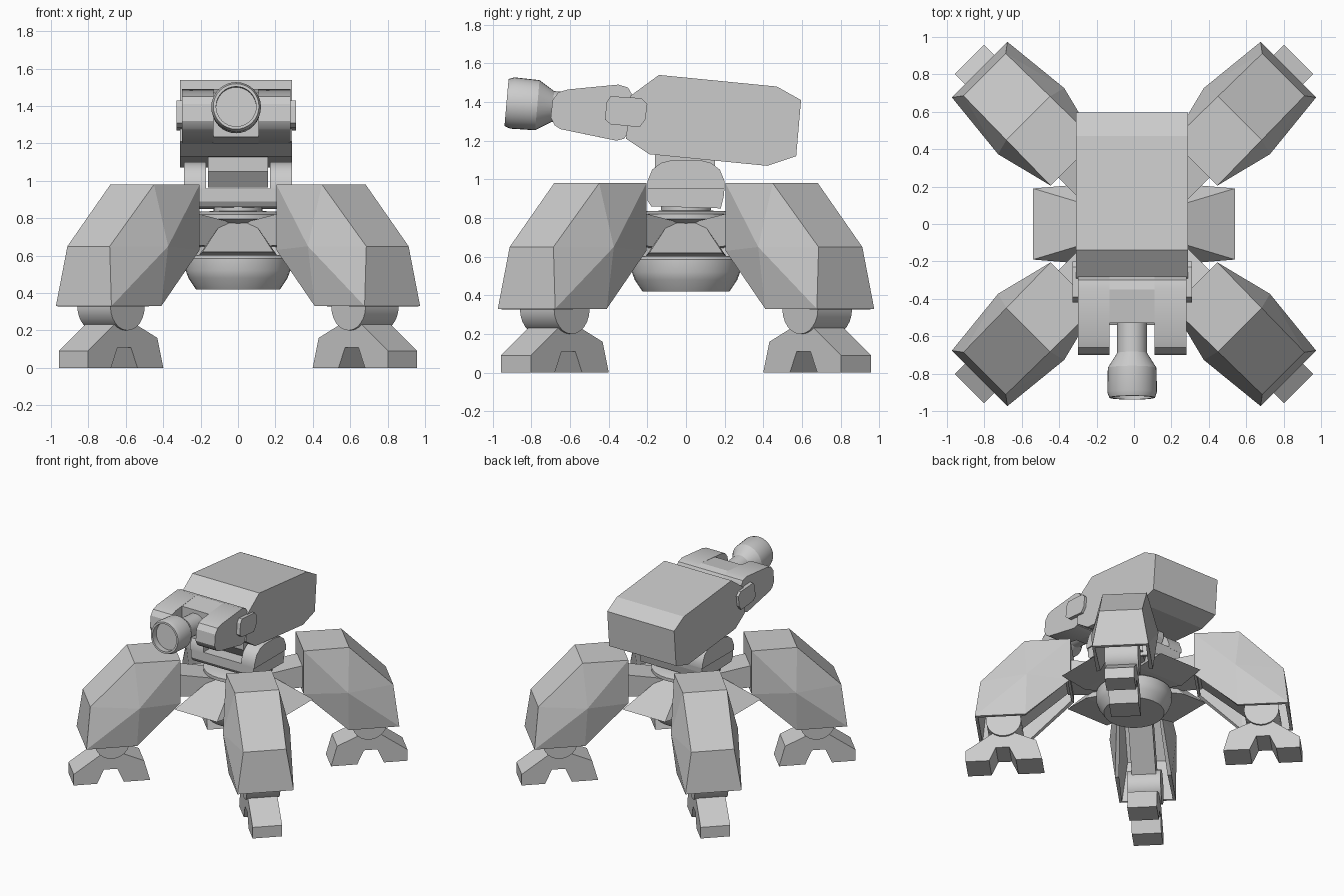
import bpy, bmesh, math
from mathutils import Matrix, Vector

cube = bpy.data.objects.get("Cube")
if cube:
    bpy.data.objects.remove(cube)

grey = bpy.data.materials.new("plain grey")
grey.use_nodes = True
grey.diffuse_color = (0.6, 0.6, 0.6, 1)
grey.node_tree.nodes["Principled BSDF"].inputs["Base Color"].default_value = (0.6, 0.6, 0.6, 1)


def finish(name, bm, matrix=None, smooth=False):
    bmesh.ops.recalc_face_normals(bm, faces=bm.faces)
    mesh = bpy.data.meshes.new(name)
    bm.to_mesh(mesh)
    bm.free()
    mesh.materials.append(grey)
    if smooth:
        mesh.shade_smooth()
        mesh.set_sharp_from_angle(angle=math.radians(30))
    obj = bpy.data.objects.new(name, mesh)
    bpy.context.collection.objects.link(obj)
    if matrix:
        obj.matrix_world = matrix
    return obj


def prism(name, profile, x0, x1, matrix=None, smooth=False):
    """Extrude a (y, z) outline from x0 to x1."""
    bm = bmesh.new()
    a, b = ([bm.verts.new((x, y, z)) for y, z in profile] for x in (x0, x1))
    bm.faces.new(a)
    bm.faces.new(b)
    for i in range(len(a)):
        j = (i + 1) % len(a)
        bm.faces.new((a[i], a[j], b[j], b[i]))
    return finish(name, bm, matrix, smooth)


def lathe(name, profile, matrix=None, n=32):
    """Revolve a (radius, height) outline round z and cap the ends."""
    bm = bmesh.new()
    rings = [[bm.verts.new((r * math.cos(k * math.tau / n), r * math.sin(k * math.tau / n), z))
              for k in range(n)] for r, z in profile]
    for a, b in zip(rings, rings[1:]):
        for k in range(n):
            m = (k + 1) % n
            bm.faces.new((a[k], a[m], b[m], b[k]))
    bm.faces.new(rings[0])
    bm.faces.new(rings[-1])
    return finish(name, bm, matrix, True)


def hull(name, half, matrix=None):
    """Convex solid from points mirrored in x."""
    bm = bmesh.new()
    for x, y, z in half:
        bm.verts.new((x, y, z))
        bm.verts.new((-x, y, z))
    bmesh.ops.convex_hull(bm, input=bm.verts)
    bmesh.ops.dissolve_limit(bm, angle_limit=0.01, verts=bm.verts, edges=bm.edges)
    return finish(name, bm, matrix)


def leg_shell(name, matrix):
    """Armoured leg with bulging sides, open underneath."""
    rim = [(.17, .46, .98), (.165, .80, .98), (.16, 1.13, .65),
           (.21, 1.167, .33), (.21, .79, .33), (.17, .46, .63)]
    bm = bmesh.new()
    sides = []
    for s in (-1, 1):
        loop = [bm.verts.new((s * x, y, z)) for x, y, z in rim]
        peak = bm.verts.new((s * .25, .778, .65))
        for i in range(6):
            bm.faces.new((loop[i], loop[(i + 1) % 6], peak))
        sides.append(loop)
    a, b = sides
    strips = [bm.faces.new((a[i], a[(i + 1) % 6], b[(i + 1) % 6], b[i])) for i in range(6)]
    bmesh.ops.recalc_face_normals(bm, faces=bm.faces)
    bmesh.ops.delete(bm, geom=strips[3:5], context='FACES')
    shell = finish(name, bm, matrix)
    mod = shell.modifiers.new("thickness", 'SOLIDIFY')
    mod.thickness = 0.03
    mod.offset = -1


# Head
CX = -0.01
prism("head", [(-.14, 1.54), (.47, 1.48), (.595, 1.41), (.57, 1.12), (.42, 1.07),
               (-.19, 1.13), (-.31, 1.21), (-.29, 1.43)], CX - .3, CX + .3)

# Forked gun mount
back = [(-.28, 1.44), (-.30, 1.475), (-.35, 1.49)]
under = [(-.36, 1.20), (-.32, 1.21), (-.28, 1.27)]
prong = back + [(-.61, 1.465), (-.66, 1.45), (-.69, 1.41), (-.70, 1.32), (-.68, 1.28), (-.65, 1.26)] + under
for side, x0, x1 in (("right", -.29, -.12), ("left", .12, .29)):
    prism(side + "_mount_prong", prong, CX + x0, CX + x1, smooth=True)
prism("mount_centre", back + [(-.53, 1.47), (-.53, 1.235)] + under, CX - .12, CX + .12)
prism("mount_pivot_pads", [(-.39, 1.43), (-.23, 1.42), (-.20, 1.39), (-.21, 1.31), (-.24, 1.27),
                           (-.39, 1.285), (-.42, 1.31), (-.41, 1.40)], CX - .32, CX + .32)

# Gun barrel, pointing forward and slightly up
aim = Matrix.Translation((CX, -.5, 1.36)) @ Matrix.Rotation(math.radians(85), 4, 'X')
lathe("gun_barrel", [(.08, 0), (.08, .19), (.13, .27), (.133, .40), (.122, .43),
                     (.107, .43), (.107, .38)], aim)

# Neck fork
base = [(-.18, .86), (.18, .85), (.195, .91), (.2, .96), (-.2, .96), (-.2, .89)]
prism("fork_base", base, -.28, .28)
arm = [(-.2, .95), (.2, .95), (.2, .99), (.175, 1.05), (.13, 1.085), (.07, 1.1),
       (-.07, 1.1), (-.13, 1.085), (-.175, 1.05), (-.2, .99)]
for side, x0, x1 in (("right", -.29, -.17), ("left", .17, .29)):
    prism(side + "_fork_arm", arm, x0, x1, smooth=True)
prism("neck_block", [(-.16, 1.14), (-.16, 1.05), (-.1, .965), (.1, .965), (.15, 1.05), (.15, 1.12)],
      -.16, .16)

# Turntable, core and belly
lathe("turntable", [(.13, .88), (.13, .838), (.21, .835), (.255, .82), (.255, .795), (.2, .77)])
lathe("body_core", [(.2, .78), (.2, .58)])
lathe("belly", [(.26, .6), (.28, .585), (.28, .52), (.265, .48), (.225, .42)])

# Four skirt flaps between the legs
for k, side in enumerate(("back", "right", "front", "left")):
    turn = Matrix.Rotation(k * math.pi / 2, 4, 'Z')
    hull(side + "_skirt_flap", [(.085, .19, .78), (.19, .54, .62), (.21, .30, .60), (.1, .1, .60)], turn)

# Four legs with hips, struts, ankles and feet
foot = [(1.245, 0), (1.245, .09), (1.04, .235), (.89, .235), (.72, .16), (.675, 0),
        (.87, 0), (.92, .11), (1.02, .11), (1.07, 0)]
strut = [(.5, .76), (.56, .80), (1.03, .42), (.98, .34), (.88, .34), (.5, .66)]
ankle = [(.96 + .13 * math.cos(k * math.tau / 24), .33 + .13 * math.sin(k * math.tau / 24))
         for k in range(24)]
for k, corner in enumerate(("back_left", "back_right", "front_right", "front_left")):
    turn = Matrix.Rotation(k * math.pi / 2 - math.pi / 4, 4, 'Z')
    leg_shell(corner + "_leg", turn)
    prism(corner + "_hip", [(.12, .64), (.12, .77), (.5, .84), (.5, .66)], -.11, .11, turn)
    prism(corner + "_leg_strut", strut, -.09, .09, turn)
    prism(corner + "_ankle", ankle, -.125, .125, turn, True)
    prism(corner + "_foot", foot, -.11, .11, turn)
